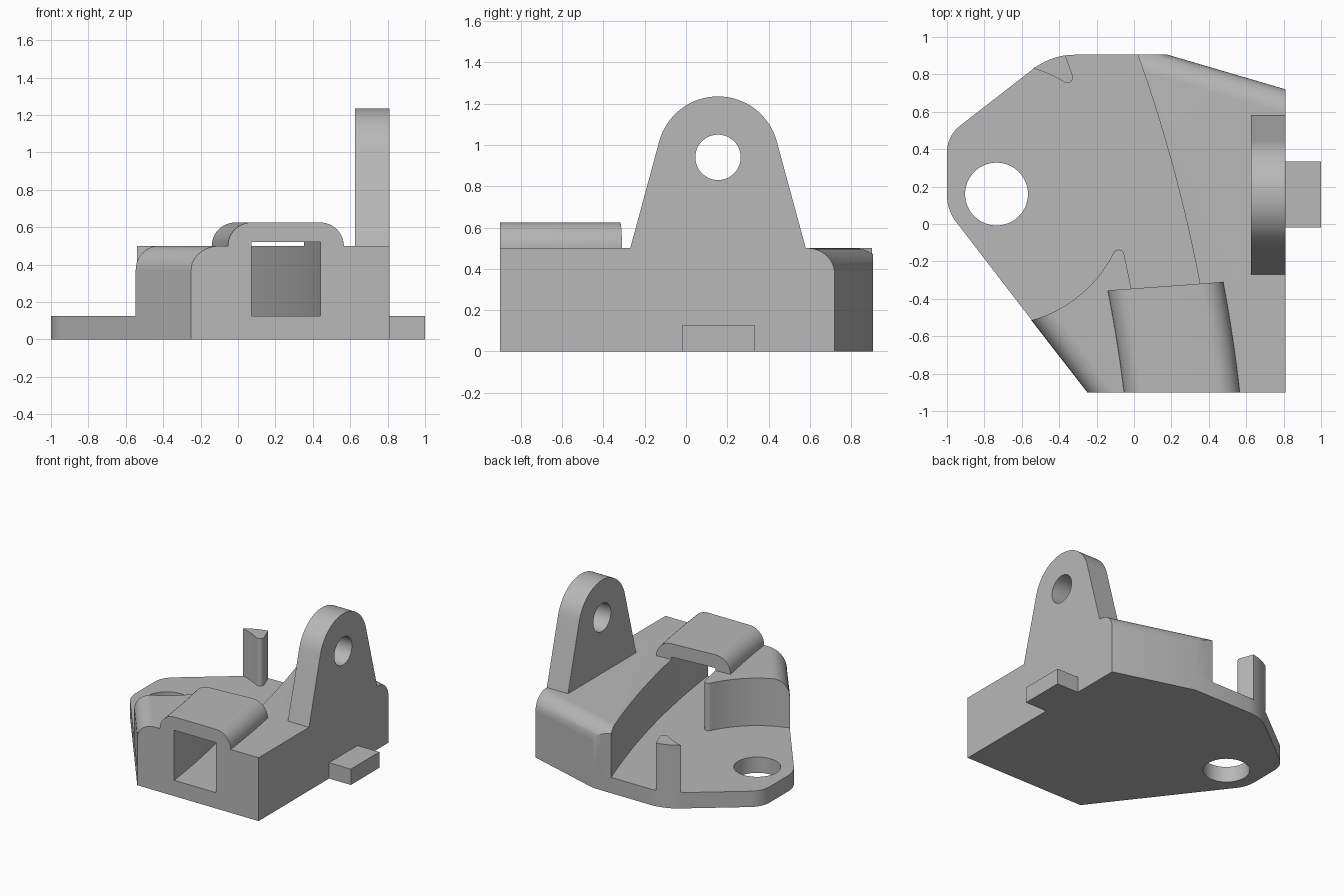
import bpy, bmesh, math
from mathutils import Vector

if "Cube" in bpy.data.objects:
    bpy.data.objects.remove(bpy.data.objects["Cube"])

grey = bpy.data.materials.new("light_grey")
grey.diffuse_color = (0.48, 0.48, 0.48, 1)
grey.use_nodes = True
grey.node_tree.nodes["Principled BSDF"].inputs["Base Color"].default_value = grey.diffuse_color

BASE, TOP, FIL = 0.125, 0.5, 0.125


def finish(ob):
    me = ob.data
    me.polygons.foreach_set("use_smooth", [True] * len(me.polygons))
    me.set_sharp_from_angle(angle=math.radians(30))
    me.update()


def make(name, rings):
    """Skin a list of equal closed rings and cap both ends."""
    bm = bmesh.new()
    vs = [[bm.verts.new(p) for p in r] for r in rings]
    n = len(vs[0])
    for a, b in zip(vs, vs[1:]):
        for i in range(n):
            j = (i + 1) % n
            bm.faces.new((a[i], a[j], b[j], b[i]))
    bm.faces.new(vs[0])
    bm.faces.new(vs[-1])
    bmesh.ops.recalc_face_normals(bm, faces=bm.faces)
    me = bpy.data.meshes.new(name)
    bm.to_mesh(me)
    bm.free()
    me.materials.append(grey)
    ob = bpy.data.objects.new(name, me)
    bpy.context.collection.objects.link(ob)
    finish(ob)
    return ob


def prism(name, pts, z0, z1):
    return make(name, [[(x, y, z) for x, y in pts] for z in (z0, z1)])


def cut(ob, cutter):
    mod = ob.modifiers.new("cut", 'BOOLEAN')
    mod.operation, mod.solver, mod.object = 'DIFFERENCE', 'EXACT', cutter
    dg = bpy.context.evaluated_depsgraph_get()
    me = bpy.data.meshes.new_from_object(ob.evaluated_get(dg))
    ob.modifiers.clear()
    ob.data = me
    bpy.data.objects.remove(cutter)
    finish(ob)


def arc(c, r, a0, a1, n):
    return [(c[0] + r * math.cos(a0 + (a1 - a0) * i / n),
             c[1] + r * math.sin(a0 + (a1 - a0) * i / n)) for i in range(n + 1)]


def short_arc(c, r, a0, a1, n):
    d = (a1 - a0 + math.pi) % (2 * math.pi) - math.pi
    return arc(c, r, a0, a0 + d, n)


def rounded(corners, n=10):
    """Polygon with a fillet radius per corner."""
    out = []
    for i, (x, y, r) in enumerate(corners):
        p = Vector((x, y))
        if r == 0:
            out.append((x, y))
            continue
        u = (Vector(corners[i - 1][:2]) - p).normalized()
        v = (Vector(corners[(i + 1) % len(corners)][:2]) - p).normalized()
        half = u.angle(v) / 2
        c = p + (u + v).normalized() * (r / math.sin(half))
        t = r / math.tan(half)
        s, e = p + u * t - c, p + v * t - c
        out += short_arc(c, r, math.atan2(s.y, s.x), math.atan2(e.y, e.x), n)
    return out


def circle3(a, b, c):
    d = 2 * (a[0] * (b[1] - c[1]) + b[0] * (c[1] - a[1]) + c[0] * (a[1] - b[1]))
    q = [p[0] ** 2 + p[1] ** 2 for p in (a, b, c)]
    x = (q[0] * (b[1] - c[1]) + q[1] * (c[1] - a[1]) + q[2] * (a[1] - b[1])) / d
    y = (q[0] * (c[0] - b[0]) + q[1] * (a[0] - c[0]) + q[2] * (b[0] - a[0])) / d
    return Vector((x, y)), math.hypot(a[0] - x, a[1] - y)


# Curved channel walls share one centre; the round pocket sits on the hole
C, R_RIGHT = circle3((0.44, -0.9), (0.352, -0.32), (0.02, 0.905))
R_LEFT = R_RIGHT - 0.365
H, POCKET, TIP = Vector((-0.735, 0.16)), 0.70, 0.03


def wall_x(r, y):
    return C.x + math.sqrt(r * r - (y - C.y) ** 2)


def wall(r, y0, y1, n=24):
    ys = [y0 + (y1 - y0) * i / n for i in range(n + 1)]
    return [(wall_x(r, y), y) for y in ys]


def pocket_and_tip(start, side):
    """Pocket arc, then the rounded tip where it meets the left channel wall."""
    ra, rb = POCKET + TIP, R_LEFT - TIP
    d = C - H
    L = d.length
    a = (ra * ra - rb * rb + L * L) / (2 * L)
    h = math.sqrt(ra * ra - a * a)
    u = d / L
    sols = [H + u * a + s * h * Vector((-u.y, u.x)) for s in (1, -1)]
    e = sorted(sols, key=lambda p: p.y)[side]
    to_e, out = e - H, e - C
    ang = math.atan2(to_e.y, to_e.x)
    pts = short_arc(H, POCKET, start, ang, 20)
    tip = short_arc(e, TIP, ang + math.pi, math.atan2(out.y, out.x), 10)
    return pts + tip[1:]


def edge_round(ob, p, q):
    """Round the top edge of a block that runs from p to q (inside on the left)."""
    p, q = Vector(p), Vector(q)
    t = (q - p).normalized()
    n = Vector((-t.y, t.x))
    prof = [(-0.1, TOP - FIL)] + arc((FIL, TOP - FIL), FIL, math.pi, math.pi / 2, 12)
    prof += [(FIL, TOP + 0.1), (-0.1, TOP + 0.1)]
    rings = []
    for o in (p - t * 0.4, q + t * 0.4):
        rings.append([(o.x + n.x * d, o.y + n.y * d, z) for d, z in prof])
    cut(ob, make("edge_cutter", rings))


# Base plate with the mounting hole
outline = rounded([(-0.25, -0.9, 0), (0.81, -0.9, 0), (0.81, 0.72, 0), (0.18, 0.905, 0),
                   (-0.441, 0.905, 0.36), (-1.0, 0.471, 0.18), (-1.0, 0.075, 0.23)])
plate = prism("base_plate", outline, 0, BASE)
cut(plate, prism("hole_cutter", arc(H, 0.168, 0, 2 * math.pi, 64)[:-1], -0.1, 0.3))

# Right block beside the channel
right = prism("right_block", [(0.81, -0.9), (0.81, 0.72), (0.18, 0.905)]
              + wall(R_RIGHT, 0.905, -0.9, 40), BASE, TOP)
edge_round(right, (0.81, 0.72), (0.18, 0.905))

# Left block between the pocket and the channel
pts = pocket_and_tip(math.atan2(-0.675, 0.186), 0)
left = prism("left_block", [(-0.25, -0.9)] + pts + wall(R_LEFT, pts[-1][1], -0.9)[1:], BASE, TOP)
edge_round(left, (-0.549, -0.511), (-0.25, -0.9))

# Small guide post at the back corner
pts = pocket_and_tip(math.atan2(0.67, 0.195), 1)
back = [p for p in outline if -0.53 < p[0] < -0.375 and p[1] > 0.6]
prism("guide_post", pts + wall(R_LEFT, pts[-1][1], 0.902, 8)[1:] + back, BASE, TOP)

# Rounded roof swept over the channel
W = FIL
prof = arc((0, TOP), W, math.pi * 1.0, math.pi / 2, 12)
prof = [(R_LEFT + u, z) for u, z in prof]
prof += [(R_RIGHT + u, z) for u, z in arc((0, TOP), W, math.pi / 2, 0, 12)]
prof += [(R_RIGHT, TOP), (R_RIGHT, 0.52), (R_LEFT, 0.52), (R_LEFT, TOP)]
rings = []
for i in range(13):
    ring = []
    for r, z in prof:
        f = (r - R_LEFT + W) / 0.615
        y = -0.9 + (-0.355 + 0.045 * f + 0.9) * i / 12
        ring.append((wall_x(r, y), y, z))
    rings.append(ring)
make("channel_roof", rings)

# Upright lug with a pin hole
cy, cz, lr = 0.155, 0.94, 0.295
a = math.atan2(TOP - cz, 0.425) + math.acos(lr / math.hypot(0.425, TOP - cz))
side = [(cy + 0.425, TOP)] + arc((cy, cz), lr, a, math.pi - a, 32) + [(cy - 0.425, TOP)]
lug = make("lug", [[(x, y, z) for y, z in side] for x in (0.625, 0.81)])
pin = arc((cy, cz), 0.11, 0, 2 * math.pi, 48)[:-1]
cut(lug, make("pin_cutter", [[(x, y, z) for y, z in pin] for x in (0.5, 0.95)]))

# Side tab
prism("side_tab", [(0.81, -0.02), (1.0, -0.02), (1.0, 0.335), (0.81, 0.335)], 0, BASE)
